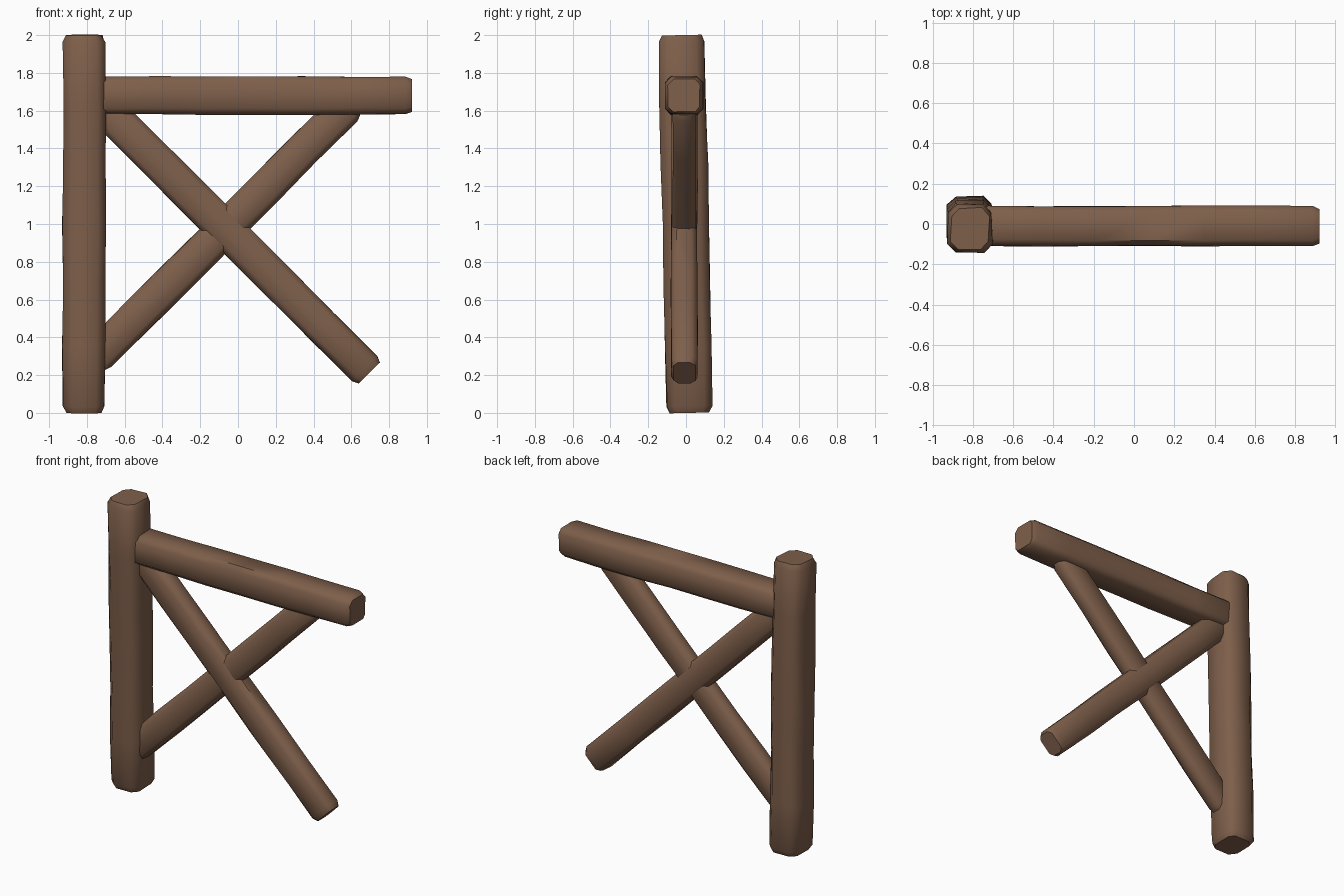
import bpy, bmesh, math, random
from mathutils import Vector

if "Cube" in bpy.data.objects:
    bpy.data.objects.remove(bpy.data.objects["Cube"])

random.seed(4)
wood = bpy.data.materials.new("brown wood")
wood.diffuse_color = (0.21, 0.115, 0.07, 1)
wood.use_nodes = True
wood.node_tree.nodes["Principled BSDF"].inputs["Base Color"].default_value = wood.diffuse_color


def beam(name, start, end, width, depth, chamfer, wobble=0.004, rings=6):
    """Rough-hewn beam: chamfered section swept from start to end, with worn ends."""
    a, b = Vector(start), Vector(end)
    axis = (b - a).normalized()
    side = axis.cross(Vector((0, 1, 0))).normalized()   # across, in the x-z plane
    front = side.cross(axis).normalized()               # along y
    w, d, c = width / 2, depth / 2, chamfer
    section = [(w, d - c), (w - c, d), (-w + c, d), (-w, d - c),
               (-w, -d + c), (-w + c, -d), (w - c, -d), (w, -d + c)]
    length = (b - a).length
    worn = 0.035
    stations = [(0, 0.84), (worn, 0.98)]
    stations += [(worn + (length - 2 * worn) * i / rings, 1) for i in range(1, rings)]
    stations += [(length - worn, 0.98), (length, 0.84)]
    bm = bmesh.new()
    loops = []
    for dist, scale in stations:
        loop = []
        for u, v in section:
            j = [random.uniform(-wobble, wobble) for _ in range(2)]
            loop.append(bm.verts.new(a + axis * dist + side * (u * scale + j[0])
                                     + front * (v * scale + j[1])))
        loops.append(loop)
    for p, q in zip(loops, loops[1:]):
        for i in range(8):
            k = (i + 1) % 8
            bm.faces.new((p[i], p[k], q[k], q[i]))
    bm.faces.new(loops[0][::-1])
    bm.faces.new(loops[-1])
    bmesh.ops.recalc_face_normals(bm, faces=bm.faces)
    mesh = bpy.data.meshes.new(name)
    bm.to_mesh(mesh)
    bm.free()
    mesh.materials.append(wood)
    obj = bpy.data.objects.new(name, mesh)
    bpy.context.collection.objects.link(obj)
    bpy.ops.object.select_all(action='DESELECT')
    obj.select_set(True)
    bpy.context.view_layer.objects.active = obj
    bpy.ops.object.shade_smooth_by_angle(angle=math.radians(50))
    return obj


# upright post, leaning slightly forward
beam("post", (-0.815, 0.02, 0.0), (-0.815, -0.024, 2.0), 0.225, 0.245, 0.045, 0.005)
# top rail
beam("top_rail", (-0.76, -0.01, 1.68), (0.922, -0.01, 1.68), 0.2, 0.2, 0.03, 0.003)
# crossed braces, the falling one slightly thicker
beam("falling_brace", (-0.74, -0.01, 1.645), (0.695, -0.01, 0.21), 0.188, 0.14, 0.03, 0.003)
beam("rising_brace", (-0.76, -0.01, 0.285), (0.59, -0.01, 1.635), 0.188, 0.12, 0.03, 0.003)
